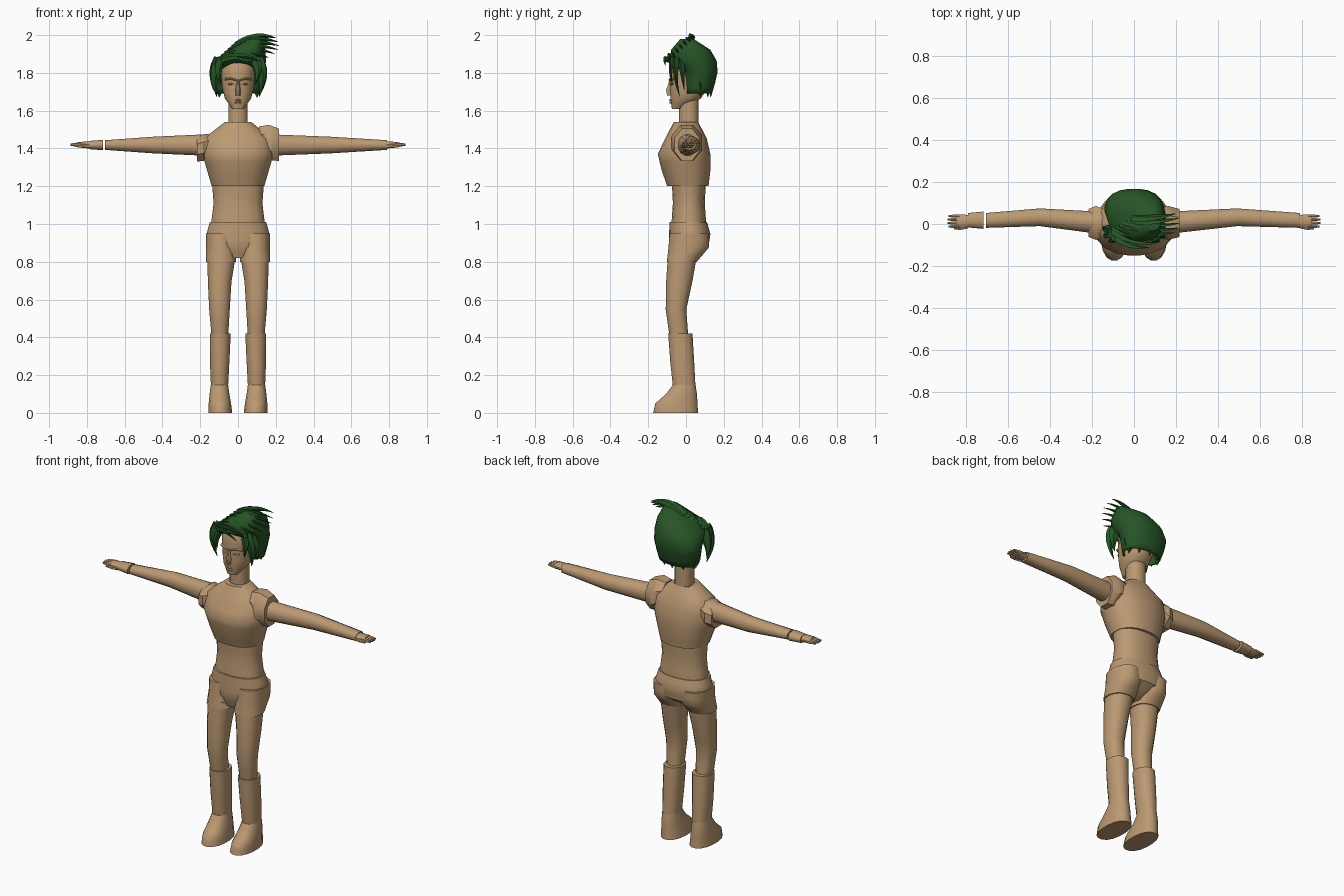
import bpy, bmesh, math
from mathutils import Vector

cube = bpy.data.objects.get("Cube")
if cube:
    bpy.data.objects.remove(cube)


def material(name, red, green, blue):
    mat = bpy.data.materials.new(name)
    mat.use_nodes = True
    mat.diffuse_color = (red, green, blue, 1)
    shader = next(node for node in mat.node_tree.nodes if node.type == "BSDF_PRINCIPLED")
    shader.inputs["Base Color"].default_value = mat.diffuse_color
    return mat


SKIN = material("tan skin", red=0.5, green=0.32, blue=0.17)
HAIR = material("dark green hair", red=0.02, green=0.09, blue=0.02)


def join_rings(name, rings, mat, open_start=False):
    """Skin a row of closed rings and shade the result."""
    bm = bmesh.new()
    rows = [[bm.verts.new(point) for point in ring] for ring in rings]
    count = len(rows[0])
    for lower, upper in zip(rows, rows[1:]):
        for i in range(count):
            j = (i + 1) % count
            bm.faces.new((lower[i], lower[j], upper[j], upper[i]))
    if not open_start:
        bm.faces.new(rows[0])
    bm.faces.new(rows[-1])
    bmesh.ops.recalc_face_normals(bm, faces=bm.faces)
    mesh = bpy.data.meshes.new(name)
    bm.to_mesh(mesh)
    bm.free()
    mesh.materials.append(mat)
    obj = bpy.data.objects.new(name, mesh)
    bpy.context.collection.objects.link(obj)
    bpy.ops.object.select_all(action="DESELECT")
    obj.select_set(True)
    bpy.context.view_layer.objects.active = obj
    bpy.ops.object.shade_smooth_by_angle(angle=math.radians(40))
    return obj


def blend(values, t):
    """Read evenly spaced values at t; a single number stays constant."""
    if not isinstance(values, tuple):
        return values
    place = t * (len(values) - 1)
    i = min(int(place), len(values) - 2)
    return values[i] + (values[i + 1] - values[i]) * (place - i)


def cross_sections(span, half_u, half_v, center_u, center_v, sides, power=2.3):
    """Yield rounded sections (u, v, distance) from one end of the span to the other."""
    longest = max(len(v) for v in (half_u, half_v, center_u, center_v, span)
                  if isinstance(v, tuple))
    steps = 2 * (longest - 1)
    for k in range(steps + 1):
        t = k / steps
        ring = []
        for i in range(sides):
            angle = math.tau * (i + 0.5) / sides
            c, s = math.cos(angle), math.sin(angle)
            grow = (abs(c) ** power + abs(s) ** power) ** (-1 / power)
            ring.append((blend(center_u, t) + blend(half_u, t) * c * grow,
                         blend(center_v, t) + blend(half_v, t) * s * grow,
                         blend(span, t)))
        yield ring


def upright(name, span, half_width, half_depth, center_x=0, center_y=0,
            side=1, sides=16, mat=SKIN, open_start=False):
    rings = [[(side * x, y, z) for x, y, z in ring] for ring in cross_sections(
        span, half_width, half_depth, center_x, center_y, sides)]
    return join_rings(name, rings, mat, open_start)


def sideways(name, span, half_depth, half_height, center_y, center_z, side, sides=12):
    rings = [[(side * x, y, z) for y, z, x in ring] for ring in cross_sections(
        span, half_depth, half_height, center_y, center_z, sides)]
    return join_rings(name, rings, SKIN)


def hair_lock(name, start, bend, tip, width, steps=6, sides=5):
    """A flat tapering tuft along a bent path."""
    start, bend, tip = Vector(start), Vector(bend), Vector(tip)
    rings = []
    for k in range(steps + 1):
        t = k / steps
        point = start.lerp(bend, t).lerp(bend.lerp(tip, t), t)
        direction = (bend - start).lerp(tip - bend, t).normalized()
        across = direction.cross(Vector((0, 0.8, 0.6))).normalized()
        flat = direction.cross(across) / 2
        radius = width * (1 - 0.95 * t ** 1.4)
        rings.append([point + radius * (across * math.cos(math.tau * i / sides)
                                        + flat * math.sin(math.tau * i / sides))
                      for i in range(sides)])
    join_rings(name, rings, HAIR)


# Trunk
upright("chest", span=(1.2, 1.54), half_width=(.14, .165, .19, .18, .07),
        half_depth=(.11, .13, .14, .11, .065), center_y=(.01, 0, -.01, 0, 0), sides=20)
upright("abdomen", span=(1.01, 1.21), half_width=(.142, .13, .138),
        half_depth=(.092, .085, .09), center_y=.015, sides=20)
upright("neck", span=(1.5, 1.68), half_width=.052, half_depth=.052, center_y=.014)
upright("pelvis", span=(.82, 1.01), half_width=(.06, .165, .168, .15),
        half_depth=(.05, .105, .11, .1), center_y=(-.02, .015, .02, .012), sides=20)

# Limbs and eyes, one pass for each side
for side, label in ((1, "left"), (-1, "right")):
    on_left = side > 0
    upright(label + "_hip", span=(.8, .95), half_width=.08, center_x=.09,
            half_depth=(.08, .108, .106), center_y=(-.022, .014, .018), side=side)
    upright(label + "_thigh", span=(.4, .84), half_width=(.044, .055, .063, .077),
            center_x=(.096, .098, .097, .087), half_depth=(.05, .055, .07, .078),
            center_y=(-.037, -.053, -.036, -.018), side=side)
    upright(label + "_boot_shaft", span=(.12, .42), half_width=(.045, .052, .056),
            center_x=(.098, .097, .094), half_depth=(.06, .064, .065),
            center_y=(-.008, -.02, -.03), side=side)
    upright(label + "_foot", span=(0, .15), half_width=(.064, .06, .053, .046),
            center_x=(.094, .096, .098, .098), half_depth=(.12, .113, .083, .06),
            center_y=(-.055, -.051, -.024, -.009), side=side)

    # Shoulder guards: the left one is larger
    bulk = .1 if on_left else .075
    sideways(label + "_shoulder", span=(.11 if on_left else .145, .217),
             half_depth=(.07, .085, .07), center_y=.005,
             half_height=(bulk * .7, bulk, bulk * .9),
             center_z=(1.35 + bulk, 1.33 + bulk, 1.32 + bulk), side=side, sides=8)

    # The right arm stops short of a separate cuff
    sideways(label + "_arm", span=(.19, .79 if on_left else .705),
             half_depth=(.053, .043, .036), half_height=(.057, .045, .026),
             center_y=(.008, .032, .017), center_z=1.418, side=side)
    if not on_left:
        sideways("right_cuff", span=(.715, .79), half_depth=(.042, .035),
                 half_height=(.028, .022), center_y=.018, center_z=1.418, side=side)

    # Hand with four fingers and a thumb
    sideways(label + "_palm", span=(.775, .845), half_depth=(.028, .033, .033),
             half_height=(.019, .017, .014), center_y=.013, center_z=1.42, side=side)
    for finger in range(4):
        shorter = abs(finger - 1.5) * .005
        sideways(f"{label}_finger_{finger + 1}", span=(.83, .89 - shorter),
                 half_depth=(.009, .008, .005), half_height=(.013, .01, .006),
                 center_y=finger * .0165 - .012, center_z=1.42, side=side, sides=6)
    sideways(label + "_thumb", span=(.79, .855), half_depth=(.011, .009, .005),
             half_height=(.012, .009, .005), center_y=(-.011, -.02, -.022),
             center_z=1.412, side=side, sides=6)

    # Brow ridge and eye
    sideways(label + "_brow", span=(.01, .07), half_depth=.018, half_height=.006,
             center_y=(-.075, -.07, -.05), center_z=(1.762, 1.77, 1.766),
             side=side, sides=8)
    sideways(label + "_eye", span=(.018, .054), half_depth=.014,
             half_height=(.002, .007, .002), center_y=(-.071, -.073, -.062),
             center_z=1.741, side=side, sides=8)

# Head and face
upright("head", span=(1.61, 1.935), half_width=(.03, .07, .083, .088, .09, .08, .02),
        half_depth=(.025, .081, .1, .106, .106, .09, .025),
        center_y=(-.05, -.002, .015, .022, .024, .03, .025), sides=20)
upright("nose", span=(1.68, 1.765), half_width=(.013, .015, .01, .009),
        half_depth=(.02, .022, .016, .012), center_y=(-.08, -.085, -.08, -.077), sides=8)
for name, height in (("lower_lip", 1.637), ("upper_lip", 1.651)):
    upright(name, span=(height, height + .012), half_width=(.014, .021, .014),
            half_depth=.02, center_y=(-.066, -.069, -.066), sides=10)

# Hair cap: open below, set back beside the face, leaning left at the crown
cap = upright("hair_cap", span=(1.69, 1.98), half_width=(.115, .13, .14, .137, .1, .035),
              center_x=(.003, 0, 0, .013, .045, .09),
              half_depth=(.073, .085, .095, .124, .105, .035),
              center_y=(.065, .07, .073, .039, .025, .005),
              sides=20, mat=HAIR, open_start=True)
cap.modifiers.new("thickness", "SOLIDIFY").thickness = 0.01

# Fringe: swept from the brow to the crown, blown towards the left
LOCKS = 8
for k in range(LOCKS):
    t = k / (LOCKS - 1)
    start = Vector((-.12, -.03, 1.83)).lerp(Vector((0, .03, 1.94)), t)
    bend = Vector((-.01, -.13, 1.91)).lerp(Vector((.1, .02, 2.02)), t)
    tip = Vector((.07, -.11, 1.84)).lerp(Vector((.2, .05, 1.985)), t)
    tip.x += .07 * math.sin(math.pi * t)
    hair_lock(f"fringe_lock_{k + 1}", start, bend, tip, width=.033)

# Locks hanging beside the face
for side, label in ((1, "left"), (-1, "right")):
    hair_lock(label + "_front_lock", start=(side * .09, -.065, 1.87),
              bend=(side * .12, -.095, 1.82), tip=(side * .09, -.07, 1.735), width=.03)
    hair_lock(label + "_long_lock", start=(side * .1, -.045, 1.87),
              bend=(side * .145, -.07, 1.79), tip=(side * .113, -.033, 1.675), width=.037)
    hair_lock(label + "_back_lock", start=(side * .1, -.02, 1.86),
              bend=(side * .145, -.02, 1.8), tip=(side * .13, -.01, 1.71), width=.04)

# Ragged ends along the nape
for k in range(5):
    angle = math.pi * (k + 0.5) / 5
    x, y = .105 * math.cos(angle), .05 + .08 * math.sin(angle)
    hair_lock(f"nape_lock_{k + 1}", start=(x, y, 1.75), bend=(x, y + .005, 1.71),
              tip=(x, y, 1.67), width=.035)
